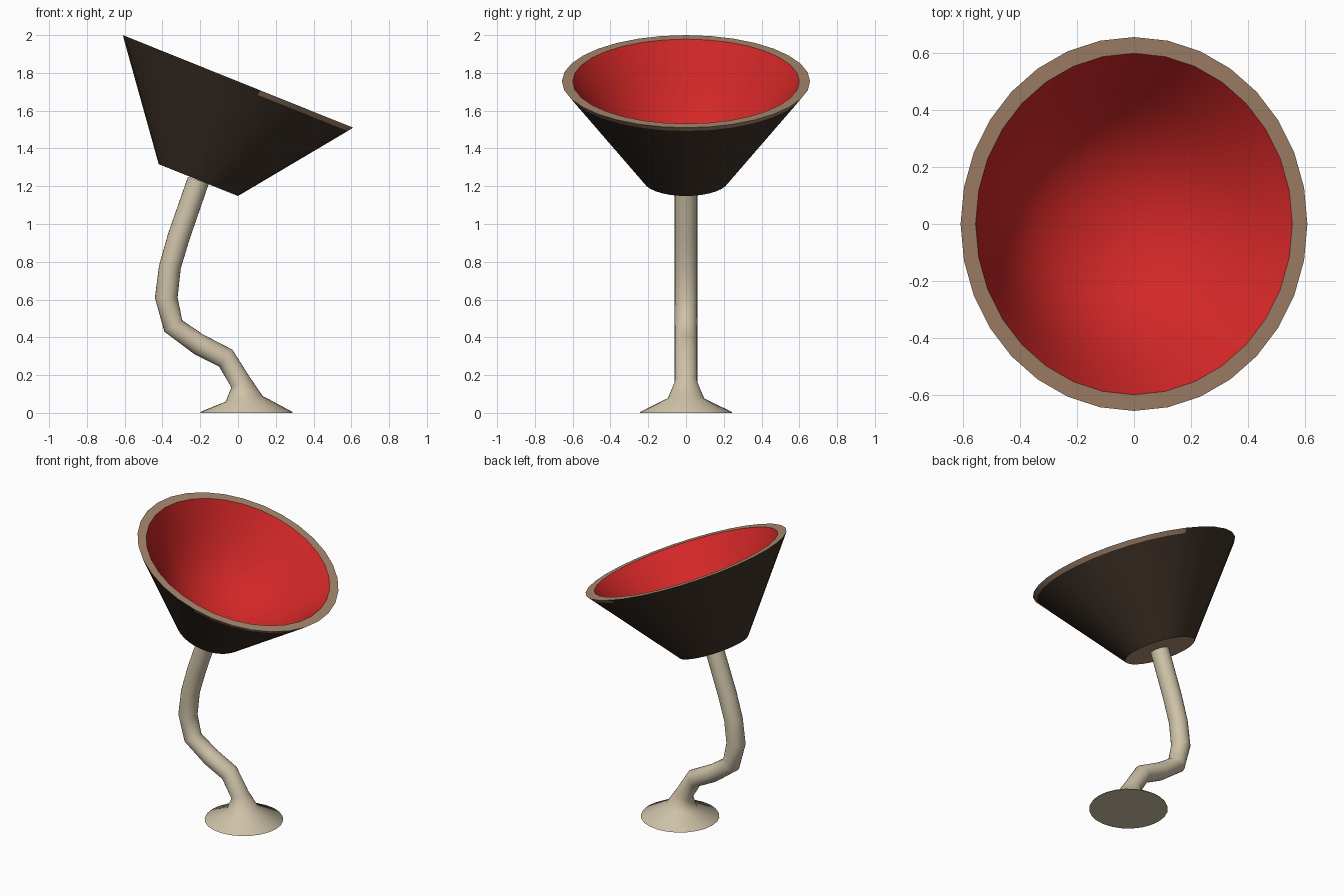
import bpy, bmesh, math
from mathutils import Vector

if "Cube" in bpy.data.objects:
    bpy.data.objects.remove(bpy.data.objects["Cube"])


def material(name, rgb):
    m = bpy.data.materials.new(name)
    m.diffuse_color = (*rgb, 1)
    m.use_nodes = True
    m.node_tree.nodes["Principled BSDF"].inputs["Base Color"].default_value = m.diffuse_color
    return m


DARK = material("dark brown", (0.05, 0.032, 0.021))
TAN = material("tan", (0.40, 0.25, 0.16))
RED = material("red", (0.65, 0.02, 0.02))
CREAM = material("cream", (0.62, 0.54, 0.39))


def loft(name, rings, mats, seg, caps, angle, rule):
    """Skin a list of (centre, x_axis, y_radius) rings; the rule gives each face a material."""
    bm = bmesh.new()
    loops = []
    for c, ax, ry in rings:
        loops.append([bm.verts.new(c + ax * math.cos(a) + Vector((0, ry * math.sin(a), 0)))
                      for a in (2 * math.pi * i / seg for i in range(seg))])
    for k, (lo, hi) in enumerate(zip(loops, loops[1:])):
        for i in range(seg):
            j = (i + 1) % seg
            f = bm.faces.new((lo[i], lo[j], hi[j], hi[i]))
            f.material_index = rule(k, math.cos(2 * math.pi * (i + 0.5) / seg))
    for which, idx in caps:
        loop = loops[which]
        f = bm.faces.new(loop[::-1] if which == 0 else loop)
        f.material_index = idx
    bmesh.ops.recalc_face_normals(bm, faces=bm.faces)
    me = bpy.data.meshes.new(name)
    bm.to_mesh(me)
    bm.free()
    ob = bpy.data.objects.new(name, me)
    bpy.context.collection.objects.link(ob)
    for m in mats:
        me.materials.append(m)
    bpy.ops.object.select_all(action='DESELECT')
    ob.select_set(True)
    bpy.context.view_layer.objects.active = ob
    bpy.ops.object.shade_smooth_by_angle(angle=math.radians(angle))
    return ob


# Cup: tilted frustum with a rim and a rounded red inside; profile is (radius, height on axis)
foot = Vector((-0.21, 0, 1.2325))
axis = Vector((0.373, 0, 0.928)).normalized()
side = Vector((axis.z, 0, -axis.x))
H = 0.563
profile = [(0.226, 0), (0.637, H - 0.027), (0.657, H), (0.60, H),
           (0.53, H - 0.10), (0.46, H - 0.20), (0.38, H - 0.30), (0.29, H - 0.38),
           (0.19, H - 0.435), (0.09, H - 0.46), (0.03, H - 0.465)]


def cup_colour(k, cx):
    if k == 0:
        return 0
    if k == 1:                       # worn edge on the low side of the rim
        return 1 if cx > 0.2 else 0
    return 1 if k == 2 else 2


loft("cup", [(foot + axis * h, side * r, r) for r, h in profile],
     [DARK, TAN, RED], 32, [(0, 1), (-1, 2)], 40, cup_colour)

# Stem and foot: bent tube, each ring given by its left and right point (x, z) and y radius
outline = [((-0.20, 0), (0.29, 0), 0.245),
           ((-0.197, 0.006), (0.287, 0.006), 0.242),
           ((-0.065, 0.06), (0.13, 0.09), 0.097),
           ((-0.035, 0.135), (0.062, 0.19), 0.06),
           ((-0.10, 0.245), (-0.03, 0.335), 0.06),
           ((-0.23, 0.31), (-0.185, 0.415), 0.06),
           ((-0.39, 0.43), (-0.295, 0.49), 0.06),
           ((-0.44, 0.61), (-0.32, 0.61), 0.06),
           ((-0.418, 0.78), (-0.303, 0.765), 0.06),
           ((-0.37, 0.95), (-0.256, 0.92), 0.06),
           ((-0.265, 1.25), (-0.155, 1.212), 0.06)]
rings = []
for (lx, lz), (rx, rz), ry in outline:
    left, right = Vector((lx, 0, lz)), Vector((rx, 0, rz))
    rings.append(((left + right) / 2, (right - left) / 2, ry))
loft("stem_and_foot", rings, [CREAM], 24, [(0, 0)], 60, lambda k, cx: 0)
